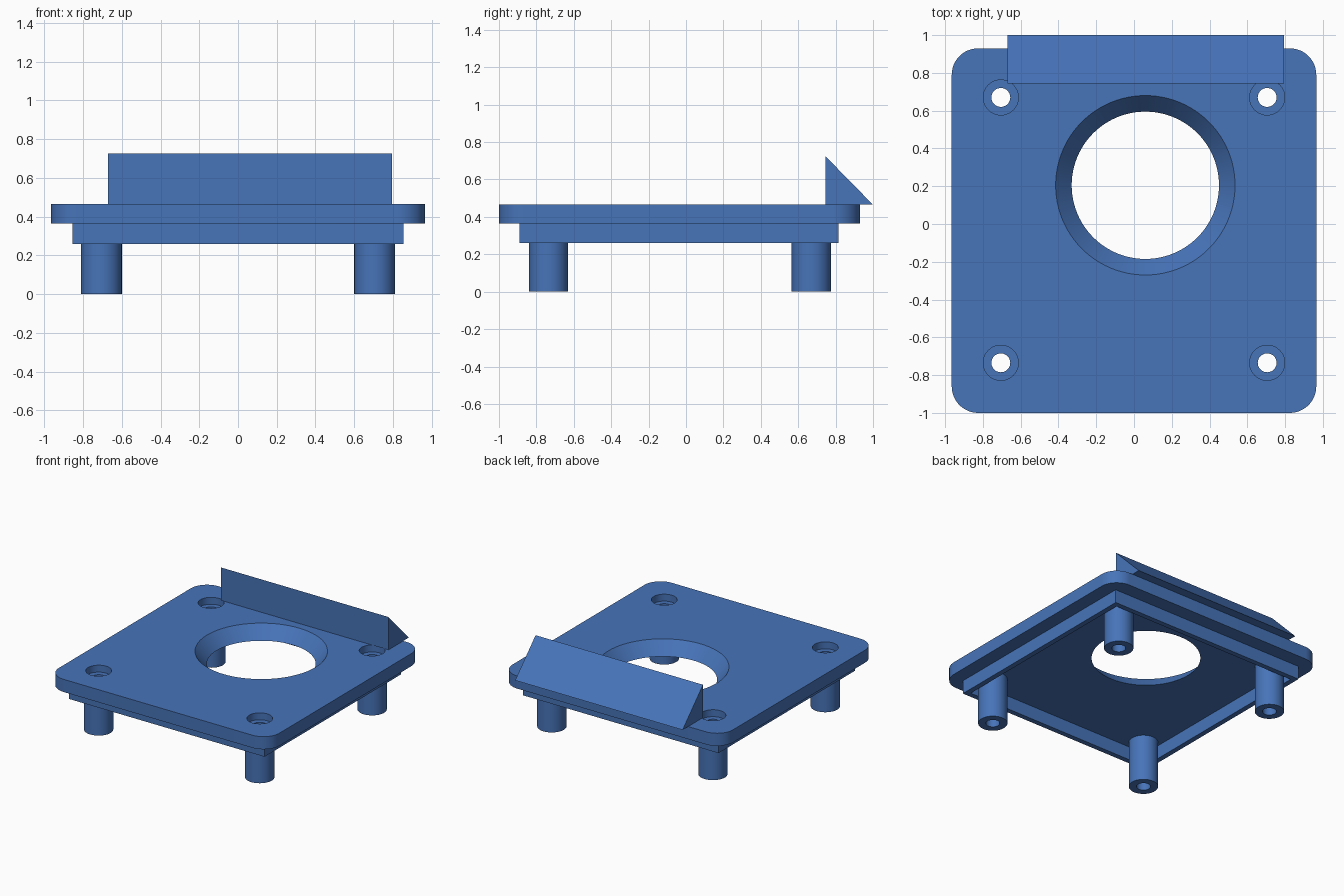
import bpy, bmesh, math

if "Cube" in bpy.data.objects:
    bpy.data.objects.remove(bpy.data.objects["Cube"])

blue = bpy.data.materials.new("blue")
blue.diffuse_color = (0.063, 0.175, 0.485, 1)
blue.use_nodes = True
blue.node_tree.nodes["Principled BSDF"].inputs["Base Color"].default_value = blue.diffuse_color

PLATE_BOTTOM, PLATE_TOP = 0.365, 0.465
SCREWS = [(x, y) for x in (-0.705, 0.705) for y in (-0.735, 0.67)]


def finish(name, bm):
    bmesh.ops.recalc_face_normals(bm, faces=bm.faces)
    mesh = bpy.data.meshes.new(name)
    bm.to_mesh(mesh)
    bm.free()
    mesh.materials.append(blue)
    ob = bpy.data.objects.new(name, mesh)
    bpy.context.collection.objects.link(ob)
    return ob


def prism(name, points, offset):
    """Extrude a closed outline of 3D points along an offset."""
    bm = bmesh.new()
    face = bm.faces.new([bm.verts.new(p) for p in points])
    new = bmesh.ops.extrude_face_region(bm, geom=[face], use_keep_orig=True)["geom"]
    bmesh.ops.translate(bm, vec=offset, verts=[v for v in new if isinstance(v, bmesh.types.BMVert)])
    return finish(name, bm)


def lathe(name, profile, centre, segments, closed=False):
    """Spin (radius, z) points; closed caps the first and last rings."""
    bm = bmesh.new()
    rings = []
    for r, z in profile:
        rings.append([bm.verts.new((centre[0] + r * math.cos(a), centre[1] + r * math.sin(a), z))
                      for a in (2 * math.pi * i / segments for i in range(segments))])
    for a, b in zip(rings, rings[1:]):
        for i in range(segments):
            j = (i + 1) % segments
            bm.faces.new((a[i], a[j], b[j], b[i]))
    if closed:
        bm.faces.new(rings[0])
        bm.faces.new(rings[-1])
    return finish(name, bm)


def cut(ob, cutter):
    bpy.context.view_layer.objects.active = ob
    mod = ob.modifiers.new("cut", 'BOOLEAN')
    mod.operation, mod.solver, mod.object = 'DIFFERENCE', 'EXACT', cutter
    bpy.ops.object.modifier_apply(modifier=mod.name)
    bpy.data.objects.remove(cutter)


def smooth(ob):
    bpy.ops.object.select_all(action='DESELECT')
    ob.select_set(True)
    bpy.context.view_layer.objects.active = ob
    bpy.ops.object.shade_smooth_by_angle(angle=math.radians(30))


def rectangle(x0, x1, y0, y1, z):
    return [(x0, y0, z), (x1, y0, z), (x1, y1, z), (x0, y1, z)]


# Cover plate with rounded corners
R = 0.14
outline = []
for k, (cx, cy) in enumerate([(0.965 - R, 0.93 - R), (-0.965 + R, 0.93 - R),
                              (-0.965 + R, -1 + R), (0.965 - R, -1 + R)]):
    for i in range(13):
        a = math.pi / 2 * (k + i / 12)
        outline.append((cx + R * math.cos(a), cy + R * math.sin(a), PLATE_BOTTOM))
plate = prism("cover_plate", outline, (0, 0, PLATE_TOP - PLATE_BOTTOM))

# Tapered central opening, extended past both plate faces
slope = (0.475 - 0.39) / (PLATE_TOP - PLATE_BOTTOM)
e = 0.02
cut(plate, lathe("opening_cutter", [(0.39 - slope * e, PLATE_BOTTOM - e),
                                    (0.475 + slope * e, PLATE_TOP + e)], (0.06, 0.205), 96, True))

# Counterbored screw holes
for c in SCREWS:
    cut(plate, lathe("screw_cutter", [(0.05, 0.3), (0.05, 0.41), (0.093, 0.41), (0.093, 0.5)],
                     c, 40, True))
smooth(plate)

# Thin locating rim under the plate
rim = prism("locating_rim", rectangle(-0.855, 0.855, -0.89, 0.815, 0.26), (0, 0, 0.105))
cut(rim, prism("rim_cutter", rectangle(-0.815, 0.815, -0.85, 0.775, 0.2), (0, 0, 0.3)))

# Hollow mounting posts
for c in SCREWS:
    smooth(lathe("mounting_post", [(0.05, PLATE_BOTTOM), (0.05, 0), (0.105, 0),
                                   (0.105, PLATE_BOTTOM)], c, 40))

# Wedge along the back edge
prism("back_wedge", [(-0.67, 0.745, PLATE_TOP), (-0.67, 1.0, PLATE_TOP), (-0.67, 0.745, 0.725)],
      (1.465, 0, 0))
